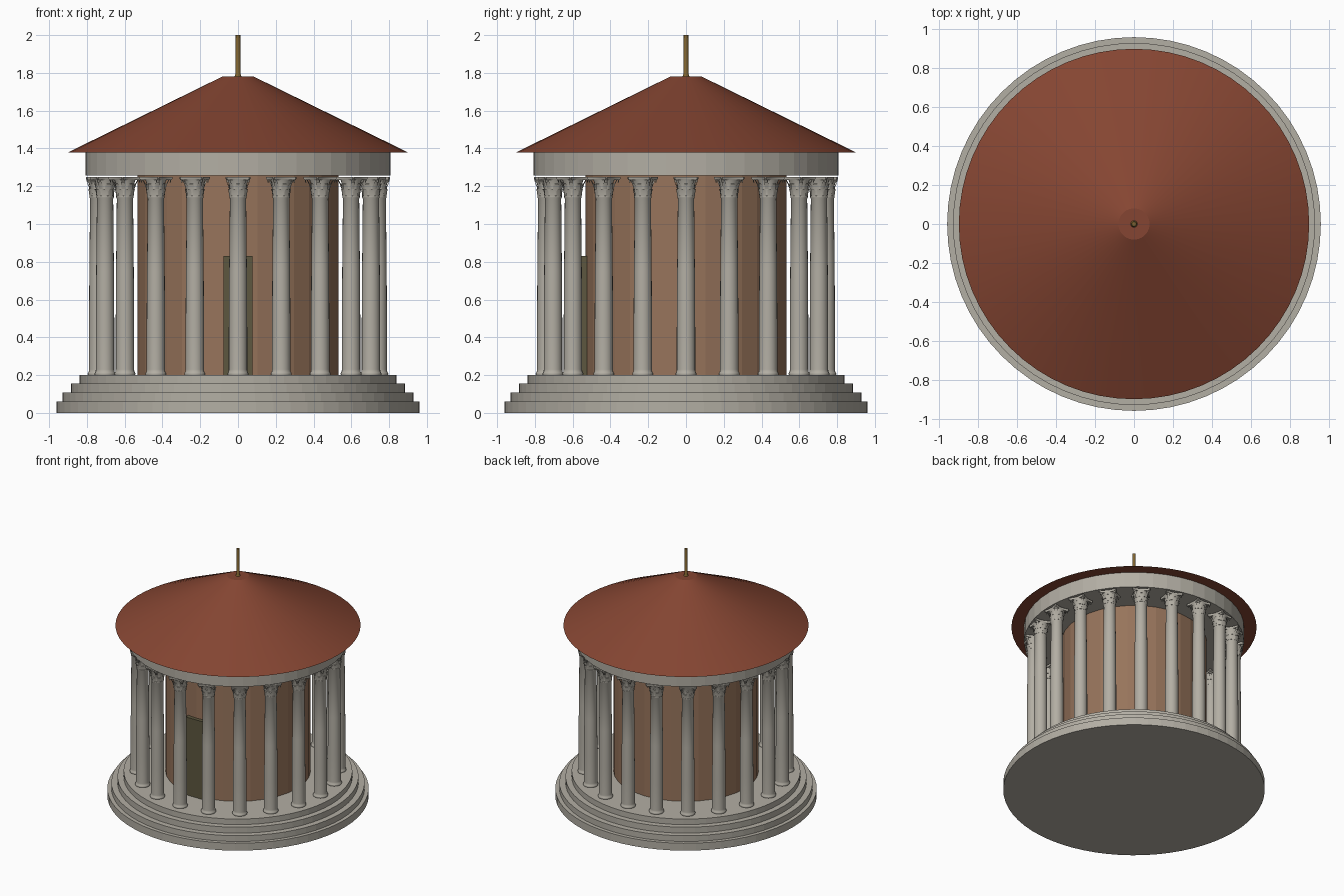
import bpy, bmesh, math
from mathutils import Matrix

if "Cube" in bpy.data.objects:
    bpy.data.objects.remove(bpy.data.objects["Cube"])


def material(name, r, g, b):
    m = bpy.data.materials.new(name)
    m.diffuse_color = (r, g, b, 1)
    m.use_nodes = True
    m.node_tree.nodes["Principled BSDF"].inputs["Base Color"].default_value = m.diffuse_color
    return m


STONE = material("stone", 0.45, 0.425, 0.37)
PLASTER = material("plaster", 0.31, 0.175, 0.105)
TILE = material("roof_tile", 0.235, 0.06, 0.032)
DOOR = material("door_wood", 0.11, 0.095, 0.05)
GOLD = material("bronze", 0.22, 0.13, 0.03)


def lathe(bm, profile, n):
    """Closed solid turned around z from (radius, z) points, bottom to top."""
    rings = [[bm.verts.new((r * math.cos(2 * math.pi * i / n),
                            r * math.sin(2 * math.pi * i / n), z))
              for i in range(n)] for r, z in profile]
    bridge(bm, rings)


def bridge(bm, rings):
    """Skin a stack of equal rings and cap both ends."""
    n = len(rings[0])
    for a, b in zip(rings, rings[1:]):
        for i in range(n):
            j = (i + 1) % n
            bm.faces.new((a[i], a[j], b[j], b[i]))
    bm.faces.new(rings[0][::-1])
    bm.faces.new(rings[-1])


def strip(bm, path, angle, thick):
    """Curled leaf from (radius, z, half width) points, turned to an angle."""
    rot = Matrix.Rotation(angle, 4, 'Z')
    rings = [[bm.verts.new(p) for p in ((r, -w, z), (r + thick, 0, z),
                                        (r, w, z), (r - thick, 0, z))]
             for r, z, w in path]
    bridge(bm, rings)
    bmesh.ops.transform(bm, matrix=rot, verts=sum(rings, []))


def finish(bm, name, mat, smooth=None):
    bmesh.ops.recalc_face_normals(bm, faces=bm.faces)
    me = bpy.data.meshes.new(name)
    bm.to_mesh(me)
    bm.free()
    me.materials.append(mat)
    ob = bpy.data.objects.new(name, me)
    bpy.context.collection.objects.link(ob)
    if smooth:
        bpy.ops.object.select_all(action='DESELECT')
        ob.select_set(True)
        bpy.context.view_layer.objects.active = ob
        bpy.ops.object.shade_smooth_by_angle(angle=math.radians(smooth))
    return ob


def turned(name, profile, n, mat, smooth=None):
    bm = bmesh.new()
    lathe(bm, profile, n)
    return finish(bm, name, mat, smooth)


# Stepped round platform
turned("stepped_base", [(0.96, 0), (0.96, 0.06), (0.93, 0.06), (0.93, 0.107),
                        (0.885, 0.107), (0.885, 0.155), (0.84, 0.155),
                        (0.84, 0.2)], 64, STONE)

# Inner round room, door, entablature, roof and finial
turned("inner_wall", [(0.533, 0.2), (0.533, 1.257)], 32, PLASTER)
turned("entablature", [(0.808, 1.257), (0.808, 1.379)], 48, STONE)
turned("roof", [(0.9, 1.379), (0.08, 1.782)], 64, TILE, 20)
turned("finial", [(0.018, 1.78), (0.013, 1.795), (0.012, 2.0)], 16, GOLD, 30)
bm = bmesh.new()
bmesh.ops.create_cube(bm, size=1, matrix=Matrix.Translation((0, -0.53, 0.515))
                      @ Matrix.Diagonal((0.156, 0.06, 0.63, 1)))
finish(bm, "door", DOOR)

# Column: moulded foot, tapering shaft and flaring bell of the capital
bm = bmesh.new()
lathe(bm, [(0.054, 0.2), (0.056, 0.206), (0.054, 0.213), (0.050, 0.218),
           (0.049, 0.23), (0.049, 0.45), (0.047, 0.75), (0.043, 1.135),
           (0.046, 1.14), (0.046, 1.147), (0.043, 1.15), (0.045, 1.19),
           (0.049, 1.215), (0.057, 1.236)], 20)

# Capital: two rows of leaves and corner scrolls
for i in range(8):
    a = i * math.pi / 4
    strip(bm, [(0.044, 1.148, 0.015), (0.047, 1.172, 0.016),
               (0.052, 1.186, 0.012), (0.055, 1.184, 0.006)],
          a + math.pi / 8, 0.002)
    strip(bm, [(0.044, 1.165, 0.014), (0.048, 1.198, 0.015),
               (0.055, 1.214, 0.011), (0.058, 1.212, 0.006)], a, 0.002)
for i in range(4):
    strip(bm, [(0.048, 1.185, 0.009), (0.058, 1.212, 0.010),
               (0.070, 1.234, 0.010), (0.079, 1.232, 0.009),
               (0.077, 1.220, 0.007)],
          math.pi / 4 + i * math.pi / 2, 0.003)

# Abacus: square slab with hollowed sides and clipped corners
outline = []
for i in range(4):
    c, s = (1, 0, -1, 0)[i], (0, 1, 0, -1)[i]
    for y in (-0.058, -0.03, 0, 0.03, 0.058):
        x = 0.054 + 0.012 * (y / 0.058) ** 2
        outline.append((x * c - y * s, x * s + y * c))
bridge(bm, [[bm.verts.new((x * k, y * k, z)) for x, y in outline]
            for k, z in ((0.94, 1.234), (1, 1.24), (1, 1.25))])
column = finish(bm, "column_1", STONE, 35)

# Ring of twenty columns
for i in range(20):
    ob = column if i == 0 else column.copy()
    if i:
        ob.name = f"column_{i + 1}"
        bpy.context.collection.objects.link(ob)
    a = -math.pi / 2 + i * math.pi / 10
    ob.location = (0.74 * math.cos(a), 0.74 * math.sin(a), 0)
    ob.rotation_euler = (0, 0, a)
